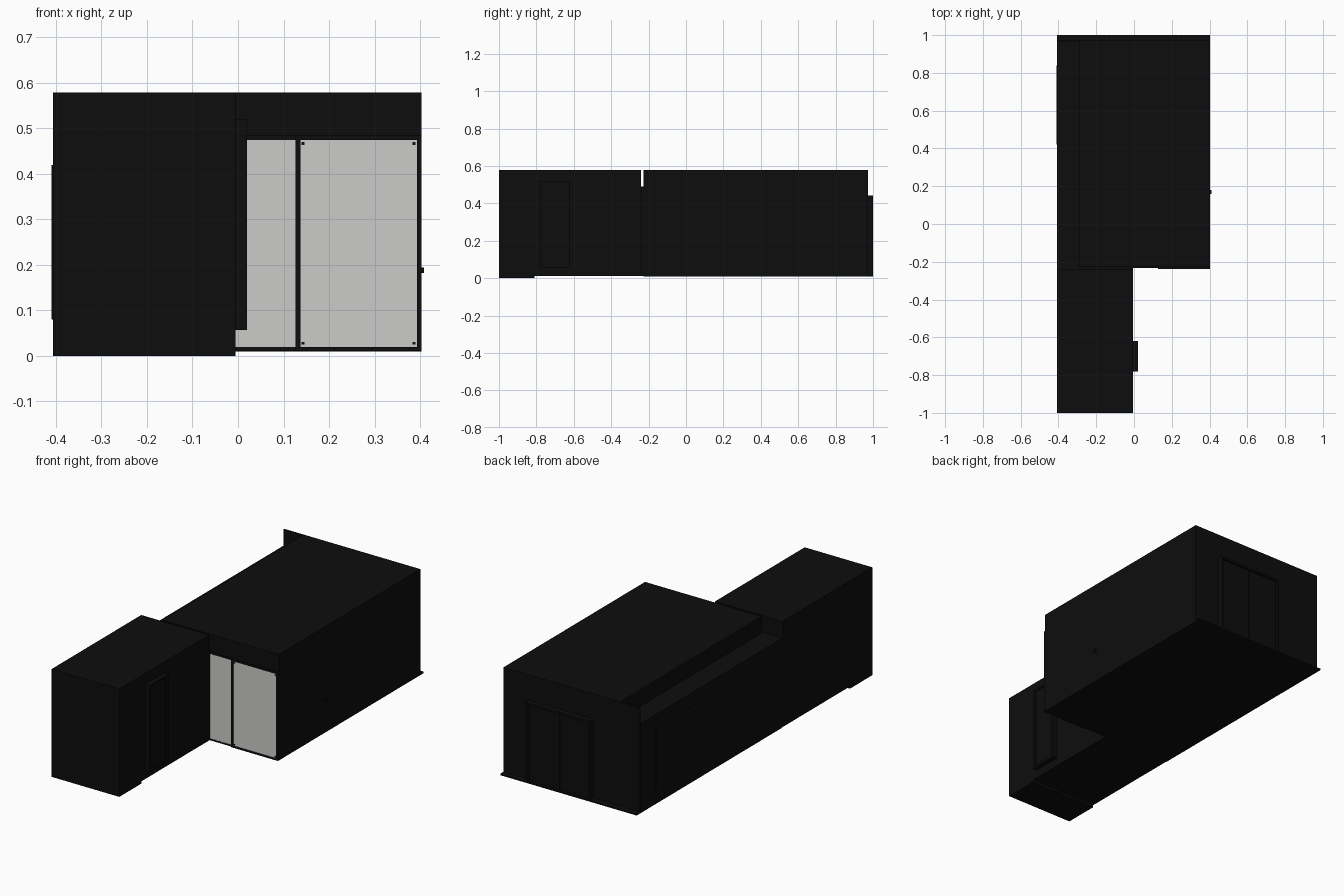
import bpy

if "Cube" in bpy.data.objects:
    bpy.data.objects.remove(bpy.data.objects["Cube"])


def material(name, value):
    m = bpy.data.materials.new(name)
    m.diffuse_color = (*value, 1)
    m.use_nodes = True
    m.node_tree.nodes["Principled BSDF"].inputs["Base Color"].default_value = m.diffuse_color
    return m


BLACK = material("charcoal black", (0.004, 0.004, 0.004))
GLASS = material("pale grey glass", (0.6, 0.595, 0.585))


def box(name, x, y, z, mat=BLACK):
    """Box given by its (min, max) extent on each axis."""
    bpy.ops.mesh.primitive_cube_add(size=1, location=[sum(r) / 2 for r in (x, y, z)])
    o = bpy.context.object
    o.name = name
    o.scale = [r[1] - r[0] for r in (x, y, z)]
    bpy.ops.object.transform_apply(location=False, rotation=False, scale=True)
    o.data.materials.append(mat)
    return o


L, R, M = -0.407, 0.403, -0.005   # left wall, right wall, wing's right wall
F, B = -0.228, 0.972              # front and back of the main hall
TOP, BASE = 0.579, 0.012

# Front wing with its lower front footing
box("front_wing", (L, M), (-1, -0.24), (BASE, TOP))
box("wing_footing", (L, M), (-1, -0.81), (0, BASE))
box("wing_link", (L, M), (-0.24, F), (BASE, 0.49))

# Wing side door: slab with a raised surround
box("wing_door", (M, 0.013), (-0.77, -0.63), (0.065, 0.51))
for i, y in enumerate((-0.78, -0.635)):
    box(f"wing_door_jamb_{i}", (M, 0.02), (y, y + 0.015), (0.057, 0.52))
for i, z in enumerate((0.057, 0.508)):
    box(f"wing_door_rail_{i}", (M, 0.02), (-0.78, -0.62), (z, z + 0.012))

# Main hall, with a lower gutter strip on the left and a back parapet
box("main_hall", (-0.29, R), (F, B), (BASE, TOP))
box("left_gutter_strip", (L, -0.29), (F, B), (BASE, 0.49))
box("back_parapet", (L, -0.29), (B - 0.006, B), (0.49, TOP))
box("floor_slab", (L, R), (F, 1), (0.010, 0.018))

# Glazed front: fixed pane on the left, sliding pane in front on the right
box("fixed_pane", (M, 0.128), (F - 0.003, F), (0.02, 0.475), GLASS)
box("sliding_pane", (0.136, 0.394), (F - 0.006, F), (0.02, 0.475), GLASS)
for i, (a, b) in enumerate(((0.126, 0.137), (0.393, R))):
    box(f"front_post_{i}", (a, b), (-0.238, F), (BASE, 0.482))
for i, (a, b) in enumerate(((0.011, 0.02), (0.475, 0.484))):
    box(f"front_rail_{i}", (M, 0.128), (-0.232, F), (a, b))
    box(f"sliding_rail_{i}", (0.128, R), (-0.238, F), (a, b))

# Small fixings in the corners of the sliding pane
for x in (0.143, 0.387):
    for z in (0.028, 0.467):
        box("pane_fixing", (x - 0.003, x + 0.003), (-0.237, F), (z - 0.003, z + 0.003))

# Back double door
for i, (a, b) in enumerate(((-0.12, 0.058), (0.062, 0.24))):
    box(f"back_door_leaf_{i}", (a, b), (B, 0.985), (BASE, 0.435))
for i, x in enumerate((-0.13, 0.24)):
    box(f"back_door_jamb_{i}", (x, x + 0.012), (B, 1), (BASE, 0.443))
box("back_door_lintel", (-0.13, 0.252), (B, 1), (0.431, 0.443))

# Thin left wall panel and right wall handle
box("left_wall_panel", (L - 0.003, L), (0.42, 0.84), (0.08, 0.42))
box("right_wall_handle", (R, 0.409), (0.16, 0.18), (0.182, 0.194))
